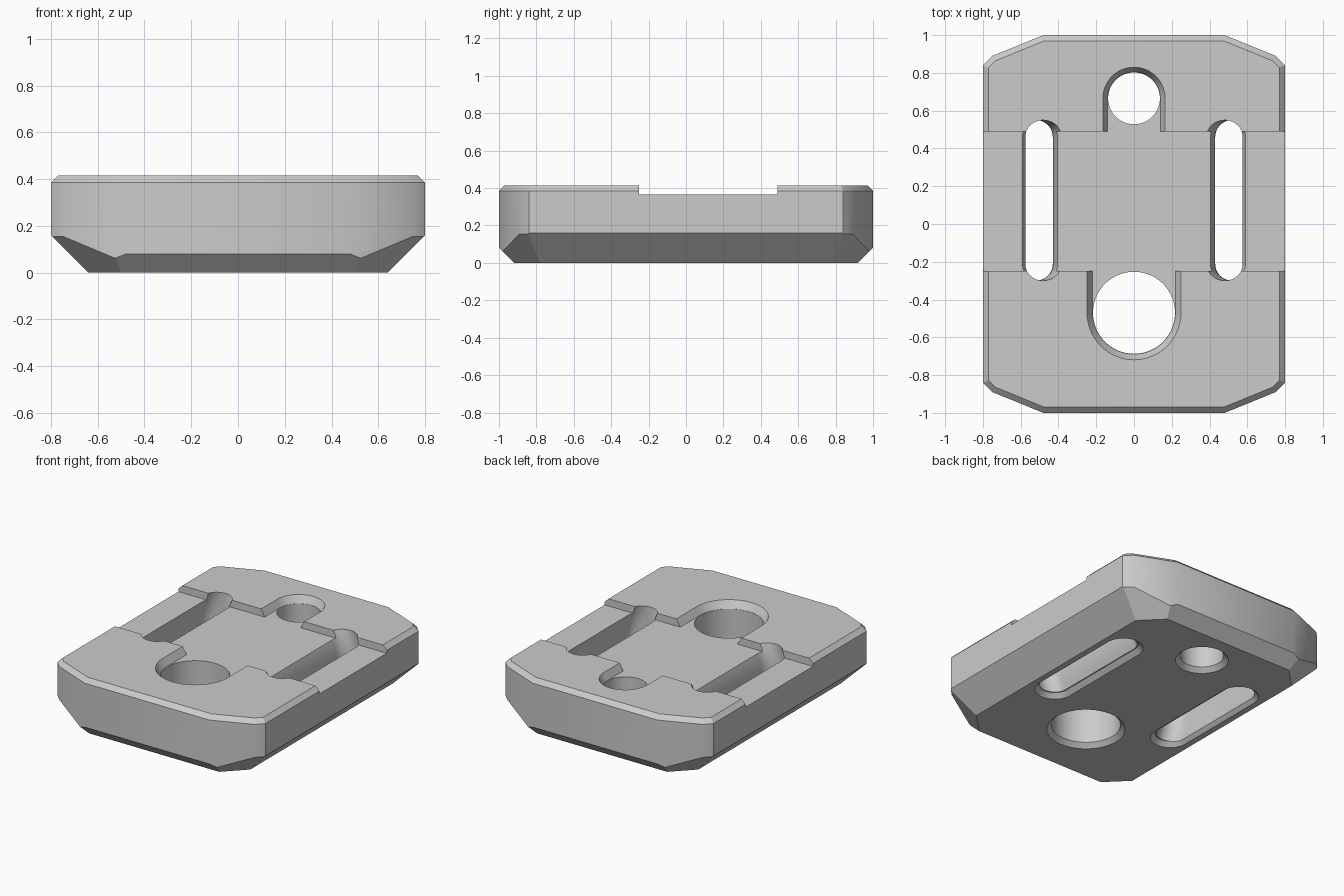
import bpy, bmesh
from math import pi, sin, cos, radians
from mathutils import Vector

if "Cube" in bpy.data.objects:
    bpy.data.objects.remove(bpy.data.objects["Cube"])

HEIGHT, FLOOR = 0.415, 0.365
BACK_STEP, FRONT_STEP = 0.49, -0.25


def capsule(cx, y0, y1, r, n=32):
    """Outline of a rounded slot along y; a circle when y0 equals y1."""
    pts = []
    for cy, start in ((y1, 0), (y0, pi)):
        pts += [(cx + r * cos(start + pi * i / n), cy + r * sin(start + pi * i / n))
                for i in range(n + 1)]
    return pts


def at_height(outline, z):
    return [Vector((x, y, z)) for x, y in outline]


def loft(name, rings, closed=False):
    """Skin matching rings into a solid; closed joins the last to the first."""
    bm = bmesh.new()
    loops = [[bm.verts.new(p) for p in ring] for ring in rings]
    pairs = list(zip(loops, loops[1:]))
    if closed:
        pairs.append((loops[-1], loops[0]))
    else:
        bm.faces.new(loops[0])
        bm.faces.new(loops[-1])
    for a, b in pairs:
        for i in range(len(a)):
            j = (i + 1) % len(a)
            bm.faces.new((a[i], a[j], b[j], b[i]))
    bmesh.ops.remove_doubles(bm, verts=bm.verts[:], dist=1e-5)
    bmesh.ops.recalc_face_normals(bm, faces=bm.faces[:])
    mesh = bpy.data.meshes.new(name)
    bm.to_mesh(mesh)
    bm.free()
    obj = bpy.data.objects.new(name, mesh)
    bpy.context.collection.objects.link(obj)
    return obj


def four_corners(corner):
    """Mirror one corner's points into a full outline."""
    back = corner + [(-x, y) for x, y in reversed(corner)]
    return back + [(-x, -y) for x, y in back]


# Block with clipped corners and a chamfered top rim
outer = four_corners([(0.8, 0.84), (0.75, 0.89), (0.48, 1.0)])
inner = four_corners([(0.77, 0.828), (0.733, 0.864), (0.474, 0.97)])
body = loft("plate_body", [at_height(outer, 0), at_height(outer, HEIGHT - 0.03),
                           at_height(inner, HEIGHT)])

# Bevels around the underside, cut by sloping planes
bm = bmesh.new()
bm.from_mesh(body.data)
planes = []
for s in (-1, 1):
    planes += [((0.64 * s, 0, 0), (s, 0, -1)), ((0, 0.92 * s, 0), (0, s, -1))]
    planes += [((0.71 * s, 0.71 * t, 0), (s, t, -2 ** 0.5)) for t in (-1, 1)]
for co, no in planes:
    bmesh.ops.bisect_plane(bm, geom=bm.verts[:] + bm.edges[:] + bm.faces[:], dist=1e-5,
                           plane_co=co, plane_no=Vector(no).normalized(), clear_outer=True)
    bmesh.ops.holes_fill(bm, edges=[e for e in bm.edges if e.is_boundary], sides=0)
bmesh.ops.recalc_face_normals(bm, faces=bm.faces[:])
bm.to_mesh(body.data)
bm.free()

# Shallow channel across the top
channel = [(-1, FRONT_STEP), (1, FRONT_STEP), (1, BACK_STEP), (-1, BACK_STEP)]
cutters = [loft("channel_cutter", [at_height(channel, FLOOR), at_height(channel, 0.6)])]

# Flared recesses opening into the channel, each with a countersunk through hole
for label, y, r, flare, reach in (("front", -0.47, 0.217, 0.03, 0.4),
                                  ("back", 0.665, 0.137, 0.026, -0.4)):
    low, high = sorted((y, y + reach))
    cutters.append(loft(label + "_recess_cutter", [
        at_height(capsule(0, low, high, r + 0.002 + flare * k), FLOOR + 0.05 * k)
        for k in (0, 2)]))
    cutters.append(loft(label + "_hole_cutter", [
        at_height(capsule(0, y, y, radius), z)
        for radius, z in ((r + 0.06, -0.03), (r, 0.03), (r, 0.6))]))

# Curved strap slots: one ring swept about the y axis cuts both sides
section = capsule(0.519, -0.211, 0.461, 0.089, 16)
turns = [2 * pi * i / 96 for i in range(96)]
cutters.append(loft("strap_slot_cutter", [
    [Vector((d * cos(a), y, 0.22 + d * sin(a))) for d, y in section] for a in turns], True))

# Chamfers where the slots leave the underside
for label, s in (("left", 1), ("right", -1)):
    cutters.append(loft(label + "_slot_chamfer_cutter", [
        at_height(capsule(0.474 * s, -0.211, 0.461, r), z)
        for r, z in ((0.155, -0.03), (0.095, 0.03))]))

# Carve everything out of the block
for cutter in cutters:
    cutter.hide_render = True
    mod = body.modifiers.new(cutter.name, "BOOLEAN")
    mod.operation, mod.solver, mod.object = "DIFFERENCE", "EXACT", cutter
graph = bpy.context.evaluated_depsgraph_get()
graph.update()
carved = bpy.data.meshes.new_from_object(body.evaluated_get(graph))
body.modifiers.clear()
body.data = carved
for cutter in cutters:
    bpy.data.objects.remove(cutter)

# Plain grey finish
grey = bpy.data.materials.new("plain_grey")
grey.use_nodes = True
colour = (0.6, 0.6, 0.6, 1)
grey.diffuse_color = colour
grey.node_tree.nodes["Principled BSDF"].inputs["Base Color"].default_value = colour
body.data.materials.clear()
body.data.materials.append(grey)

# Soft shading on the rounded walls, crisp edges elsewhere
bpy.ops.object.select_all(action="DESELECT")
body.select_set(True)
bpy.context.view_layer.objects.active = body
bpy.ops.object.shade_smooth_by_angle(angle=radians(30))
